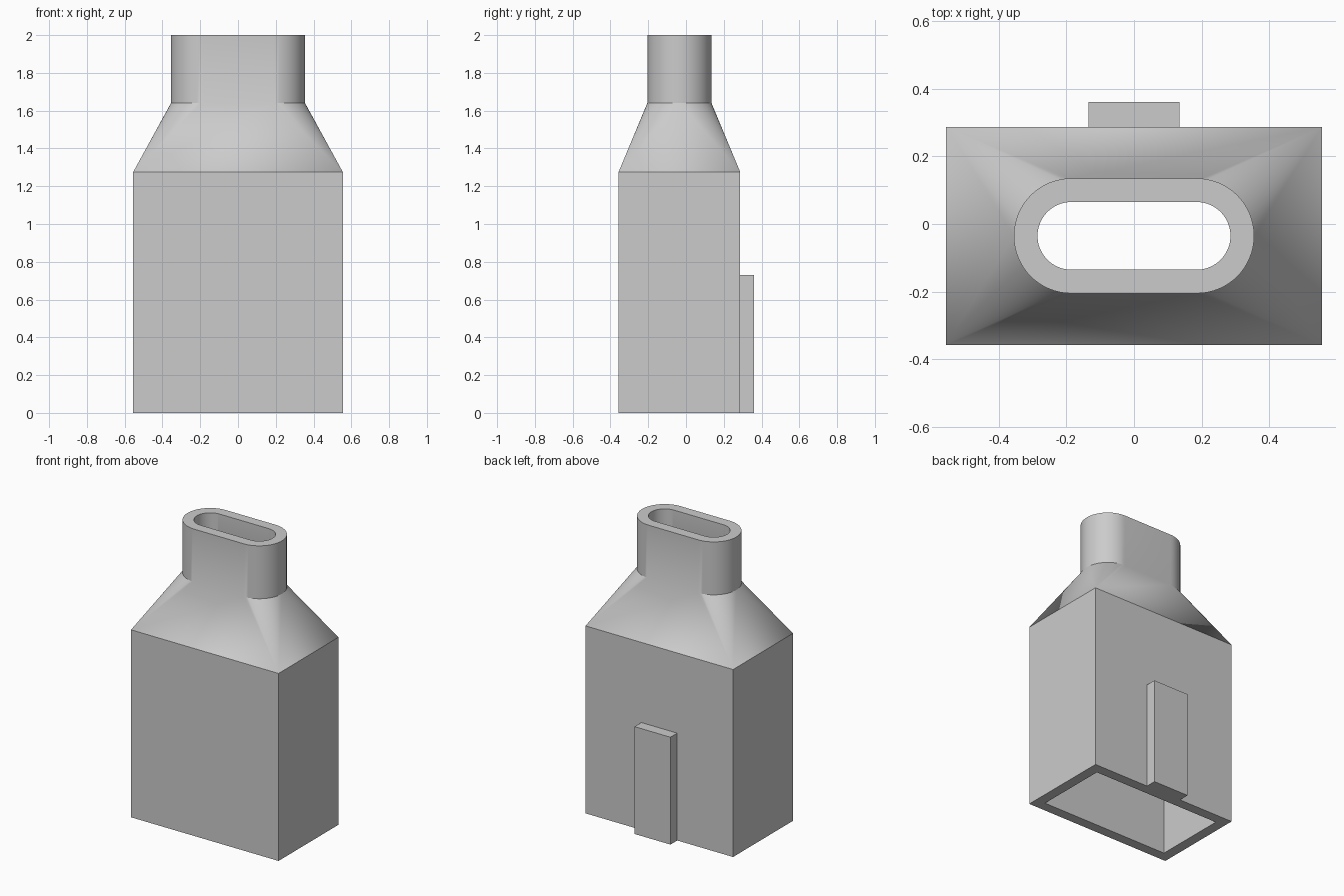
import bpy
import bmesh
from math import sin, cos, pi

cube = bpy.data.objects.get("Cube")
if cube:
    bpy.data.objects.remove(cube)

grey = bpy.data.materials.new("plain_grey")
grey.use_nodes = True
grey.diffuse_color = (0.6, 0.6, 0.6, 1)
grey.node_tree.nodes["Principled BSDF"].inputs["Base Color"].default_value = (0.6, 0.6, 0.6, 1)

CENTRE_Y = -0.035
SHOULDER, NECK, TOP = 1.275, 1.64, 2.0
WALL = 0.07
HALF_X, HALF_Y = 0.555, 0.322
STRAIGHT, RADIUS = 0.185, 0.17
STEPS = 16


def add_object(name, bm):
    mesh = bpy.data.meshes.new(name)
    bm.to_mesh(mesh)
    bm.free()
    mesh.materials.append(grey)
    obj = bpy.data.objects.new(name, mesh)
    bpy.context.collection.objects.link(obj)
    return obj


def ring(bm, z, inset, rounded):
    """Closed section with equal point counts, so box and slot can be bridged."""
    verts = []
    for quarter, (sx, sy) in enumerate([(1, 1), (-1, 1), (-1, -1), (1, -1)]):
        for k in range(STEPS + 1):
            a = (quarter + k / STEPS) * pi / 2
            if rounded:
                r = RADIUS - inset
                x, y = sx * STRAIGHT + r * cos(a), r * sin(a)
            else:
                x, y = sx * (HALF_X - inset), sy * (HALF_Y - inset)
            verts.append(bm.verts.new((x, y + CENTRE_Y, z)))
    return verts


# Hollow body: up the outside, over the rim and down the inside
bm = bmesh.new()
outside = [(0, False), (SHOULDER, False), (NECK, True), (TOP, True)]
rings = [ring(bm, z, 0, rounded) for z, rounded in outside]
rings += [ring(bm, z, WALL, rounded) for z, rounded in reversed(outside)]
for lower, upper in zip(rings, rings[1:] + rings[:1]):
    for i in range(len(lower)):
        j = (i + 1) % len(lower)
        bm.faces.new((lower[i], lower[j], upper[j], upper[i]))
bmesh.ops.remove_doubles(bm, verts=bm.verts[:], dist=1e-4)
bmesh.ops.recalc_face_normals(bm, faces=bm.faces[:])
body = add_object("hollow_adapter_body", bm)

# Smooth the neck into the funnel, keeping the shoulder crisp
bpy.ops.object.select_all(action="DESELECT")
body.select_set(True)
bpy.context.view_layer.objects.active = body
bpy.ops.object.shade_smooth_by_angle(angle=25 * pi / 180)
for edge in body.data.edges:
    if all(abs(body.data.vertices[v].co.z - SHOULDER) < 1e-3 for v in edge.vertices):
        edge.use_edge_sharp = True

# Tab on the back wall
bm = bmesh.new()
bmesh.ops.create_cube(bm, size=1)
back = CENTRE_Y + HALF_Y
for v in bm.verts:
    v.co = (v.co.x * 0.27, back if v.co.y < 0 else 0.36, 0 if v.co.z < 0 else 0.73)
add_object("back_tab", bm)
